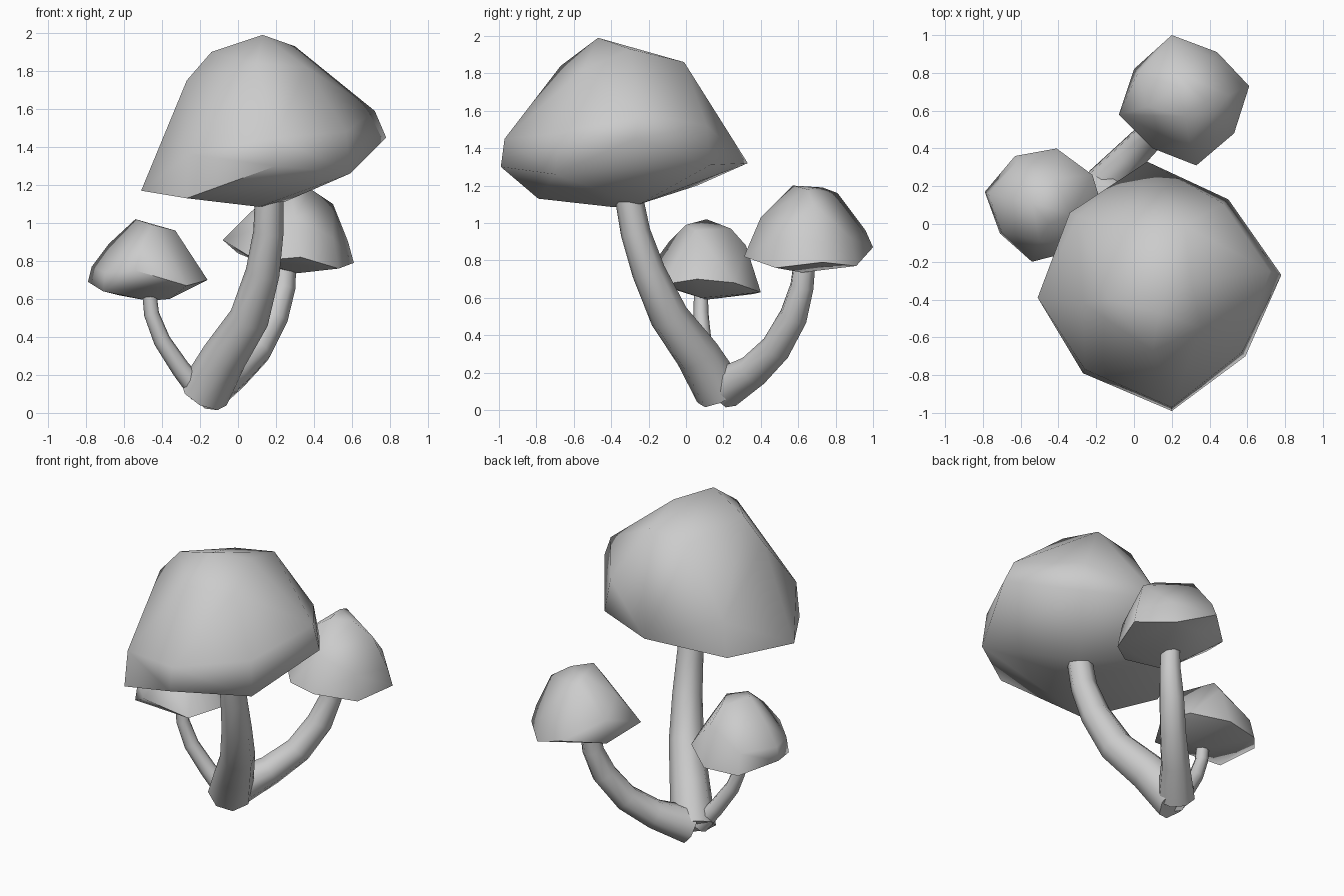
import bpy, bmesh, math
from mathutils import Vector


def finish(name, bm, angle):
    bmesh.ops.recalc_face_normals(bm, faces=bm.faces)
    me = bpy.data.meshes.new(name)
    bm.to_mesh(me)
    bm.free()
    ob = bpy.data.objects.new(name, me)
    bpy.context.collection.objects.link(ob)
    bpy.ops.object.select_all(action='DESELECT')
    ob.select_set(True)
    bpy.context.view_layer.objects.active = ob
    bpy.ops.object.shade_smooth_by_angle(angle=math.radians(angle))
    return ob


def cap(name, *rings):
    """Faceted convex cap stretched over a few guide rings."""
    bm = bmesh.new()
    for ring in rings:
        for p in ring:
            bm.verts.new(p)
    out = bmesh.ops.convex_hull(bm, input=bm.verts)
    loose = [v for v in bm.verts if not v.link_faces]
    bmesh.ops.delete(bm, geom=loose, context='VERTS')
    bmesh.ops.dissolve_limit(bm, angle_limit=math.radians(2),
                             verts=bm.verts, edges=bm.edges)
    return finish(name, bm, 75)


def stem(name, path, sides=8):
    """Tapered tube through (x, y, z, radius) points."""
    bm = bmesh.new()
    pts = [Vector(p[:3]) for p in path]
    n = len(pts)
    side, rings = Vector((1, 0.9, 0)), []
    for i, c in enumerate(pts):
        t = (pts[min(i + 1, n - 1)] - pts[max(i - 1, 0)]).normalized()
        side = (side - t * side.dot(t)).normalized()
        other = t.cross(side)
        ring = []
        for k in range(sides):
            a = 2 * math.pi * k / sides
            ring.append(bm.verts.new(
                c + path[i][3] * (side * math.cos(a) + other * math.sin(a))))
        rings.append(ring)
    for r0, r1 in zip(rings, rings[1:]):
        for k in range(sides):
            j = (k + 1) % sides
            bm.faces.new((r0[k], r0[j], r1[j], r1[k]))
    bm.faces.new(rings[0])
    bm.faces.new(rings[-1])
    return finish(name, bm, 50)


# Large cap: rim, shoulder, crown, underside
cap("large_cap",
    [(-.51, -.39, 1.17), (-.27, -.79, 1.13), (.20, -.99, 1.30), (.59, -.70, 1.26),
     (.78, -.27, 1.45), (.50, .13, 1.31), (.07, .33, 1.32), (-.34, .06, 1.20)],
    [(-.26, -.77, 1.36), (.20, -.97, 1.45), (.57, -.68, 1.48),
     (.72, -.25, 1.59), (.47, .11, 1.52), (-.30, .04, 1.42)],
    [(-.27, -.42, 1.75), (-.14, -.40, 1.90), (.10, -.67, 1.84), (.13, -.47, 1.99),
     (.36, -.55, 1.82), (.30, -.30, 1.93), (.27, -.01, 1.86), (.0, -.03, 1.82)],
    [(.11, -.39, 1.085), (.22, -.25, 1.10)])

# Left small cap
cap("left_cap",
    [(-.79, .17, .69), (-.71, -.05, .64), (-.54, -.20, .75), (-.27, -.13, .67),
     (-.16, .06, .70), (-.22, .26, .68), (-.41, .40, .63), (-.63, .36, .62)],
    [(-.77, .16, .77), (-.70, -.04, .74), (-.52, -.16, .80), (-.62, .33, .75)],
    [(-.68, .14, .89), (-.54, .11, 1.02), (-.45, .0, .99), (-.33, .05, .96),
     (-.42, .24, .97), (-.40, .32, .88), (-.50, -.09, .90)],
    [(-.47, .11, .59), (-.36, .08, .60)])

# Back small cap
cap("back_cap",
    [(.20, 1.0, .87), (.44, .91, .77), (.61, .73, .79), (.53, .48, .76),
     (.33, .31, .82), (.10, .40, .80), (-.08, .58, .91), (.0, .82, .84)],
    [(.20, .96, .96), (.43, .88, .92), (.58, .72, .90), (.50, .49, .92),
     (.02, .80, .98)],
    [(.50, .68, 1.10), (.38, .65, 1.18), (.27, .57, 1.20), (.23, .73, 1.19),
     (.22, .81, 1.16), (.30, .40, 1.03), (.07, .62, 1.06)],
    [(.31, .62, .735), (.22, .66, .75)])

# Curved stems meeting at the root
stem("large_stem", [(-.18, .18, .10, .135), (-.07, .06, .30, .12), (.06, -.09, .50, .105),
                    (.13, -.20, .74, .09), (.16, -.27, .95, .08), (.165, -.31, 1.16, .075)])
stem("left_stem", [(-.20, .15, .11, .06), (-.30, .12, .23, .05), (-.40, .09, .38, .045),
                   (-.455, .08, .52, .04), (-.47, .08, .66, .037)])
stem("back_stem", [(-.16, .20, .115, .115), (-.02, .36, .21, .09), (.10, .48, .33, .082),
                   (.19, .575, .50, .077), (.24, .62, .66, .065), (.25, .635, .80, .06)])
